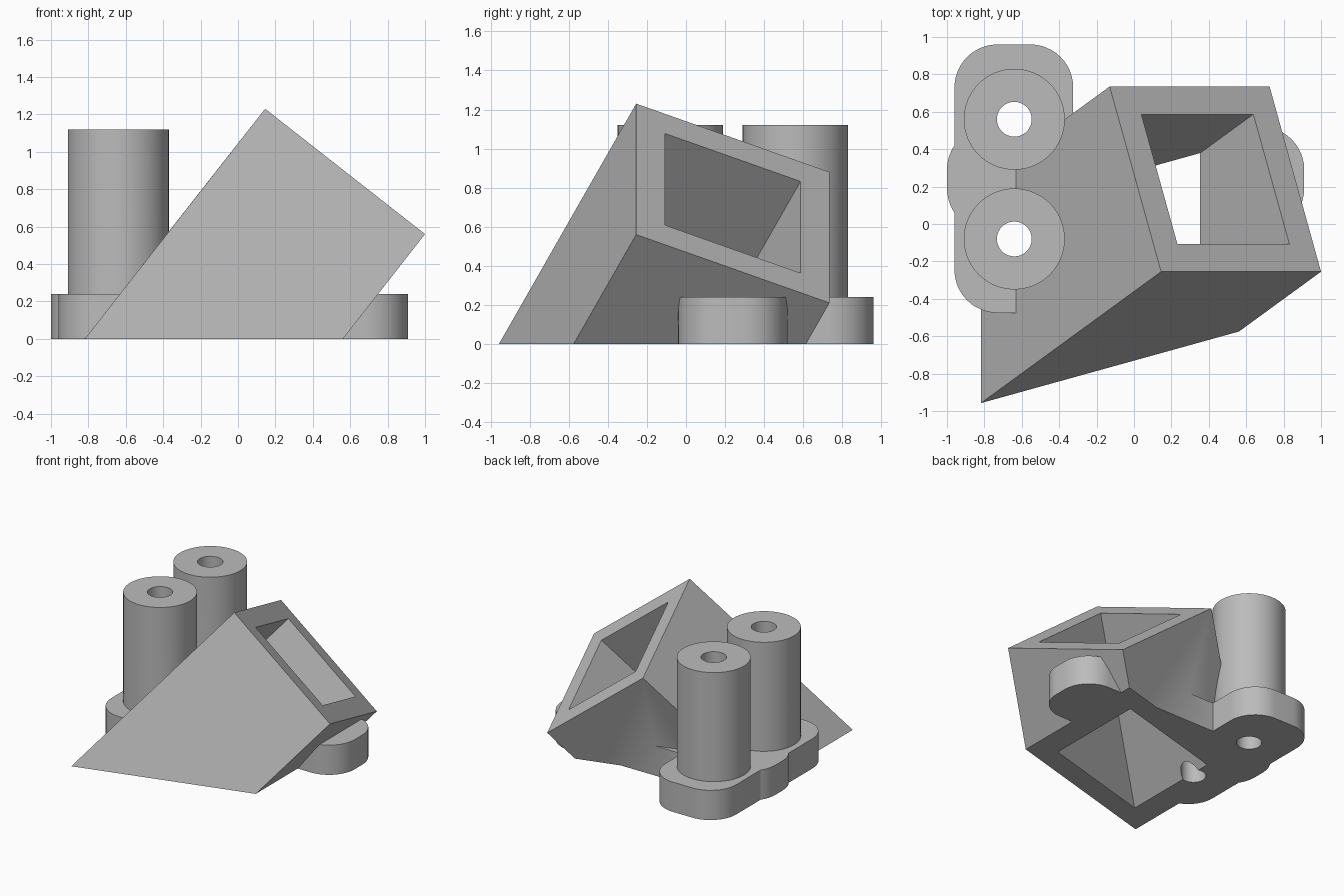
import bpy, bmesh, math
from mathutils import Vector

cube = bpy.data.objects.get("Cube")
if cube:
    bpy.data.objects.remove(cube, do_unlink=True)

grey = bpy.data.materials.new("plain grey")
grey.use_nodes = True
grey.diffuse_color = (0.5, 0.5, 0.5, 1)
grey.node_tree.nodes["Principled BSDF"].inputs["Base Color"].default_value = (0.5, 0.5, 0.5, 1)


def prism(name, outline, sweep):
    """Solid made by sweeping a flat outline along a vector."""
    bm = bmesh.new()
    face = bm.faces.new([bm.verts.new(p) for p in outline])
    moved = bmesh.ops.extrude_face_region(bm, geom=[face], use_keep_orig=True)["geom"]
    bmesh.ops.translate(bm, vec=sweep, verts=[v for v in moved if isinstance(v, bmesh.types.BMVert)])
    bmesh.ops.recalc_face_normals(bm, faces=bm.faces)
    mesh = bpy.data.meshes.new(name)
    bm.to_mesh(mesh)
    bm.free()
    mesh.materials.append(grey)
    obj = bpy.data.objects.new(name, mesh)
    bpy.context.collection.objects.link(obj)
    return obj


def rounded(x0, x1, y0, y1, r, z, steps=12):
    """Outline of a rectangle with round corners."""
    corners = [(x1 - r, y1 - r), (x0 + r, y1 - r), (x0 + r, y0 + r), (x1 - r, y0 + r)]
    pts = []
    for i, (cx, cy) in enumerate(corners):
        for k in range(steps + 1):
            a = math.pi / 2 * (i + k / steps)
            pts.append((cx + r * math.cos(a), cy + r * math.sin(a), z))
    return pts


def circle(x, y, r, z, n=64):
    return [(x + r * math.cos(math.tau * k / n), y + r * math.sin(math.tau * k / n), z) for k in range(n)]


# Tilted square duct: mouth corner, its two edge directions and the duct axis
corner = Vector((0.145, -0.255, 1.23))
across = Vector((0.855, 0, -0.67))
back = Vector((-0.275, 0.99, -0.35))
axis = across.cross(back).normalized()


def mouth(inset, lift=0):
    a, b = inset, 1 - inset
    return [corner + across * u + back * v + axis * lift for u, v in ((a, a), (b, a), (b, b), (a, b))]


body = prism("angled_duct_mount", mouth(0), axis * -2.5)
duct_hole = prism("duct_hole", mouth(0.15, 0.1), axis * -2.8)

# Base feet and the two screw posts
TOP = 0.24
side_foot = prism("side_foot", rounded(-0.96, -0.325, -0.475, 0.96, 0.23, TOP), (0, 0, -0.54))
cross_foot = prism("cross_foot", rounded(-1.0, 0.91, -0.04, 0.52, 0.23, TOP), (0, 0, -0.44))
posts, bores = [], []
for label, y in (("front", -0.08), ("back", 0.56)):
    posts.append(prism(label + "_post", circle(-0.64, y, 0.27, 1.12), (0, 0, -1.22)))
    bores.append(prism(label + "_bore", circle(-0.64, y, 0.093, 1.3), (0, 0, -2)))

# Ground trimmer
trimmer = prism("ground_trimmer", [(-4, -4, 0), (4, -4, 0), (4, 4, 0), (-4, 4, 0)], (0, 0, -4))

# Join the solids, then cut the openings and the flat underside
steps = [("UNION", p) for p in (side_foot, cross_foot, *posts)]
steps += [("DIFFERENCE", p) for p in (duct_hole, *bores, trimmer)]
bpy.ops.object.select_all(action="DESELECT")
bpy.context.view_layer.objects.active = body
body.select_set(True)
for operation, tool in steps:
    mod = body.modifiers.new(tool.name, "BOOLEAN")
    mod.operation = operation
    mod.solver = "EXACT"
    mod.object = tool
    bpy.ops.object.modifier_apply(modifier=mod.name)
    bpy.data.objects.remove(tool, do_unlink=True)

bpy.ops.object.shade_smooth_by_angle(angle=math.radians(30))
